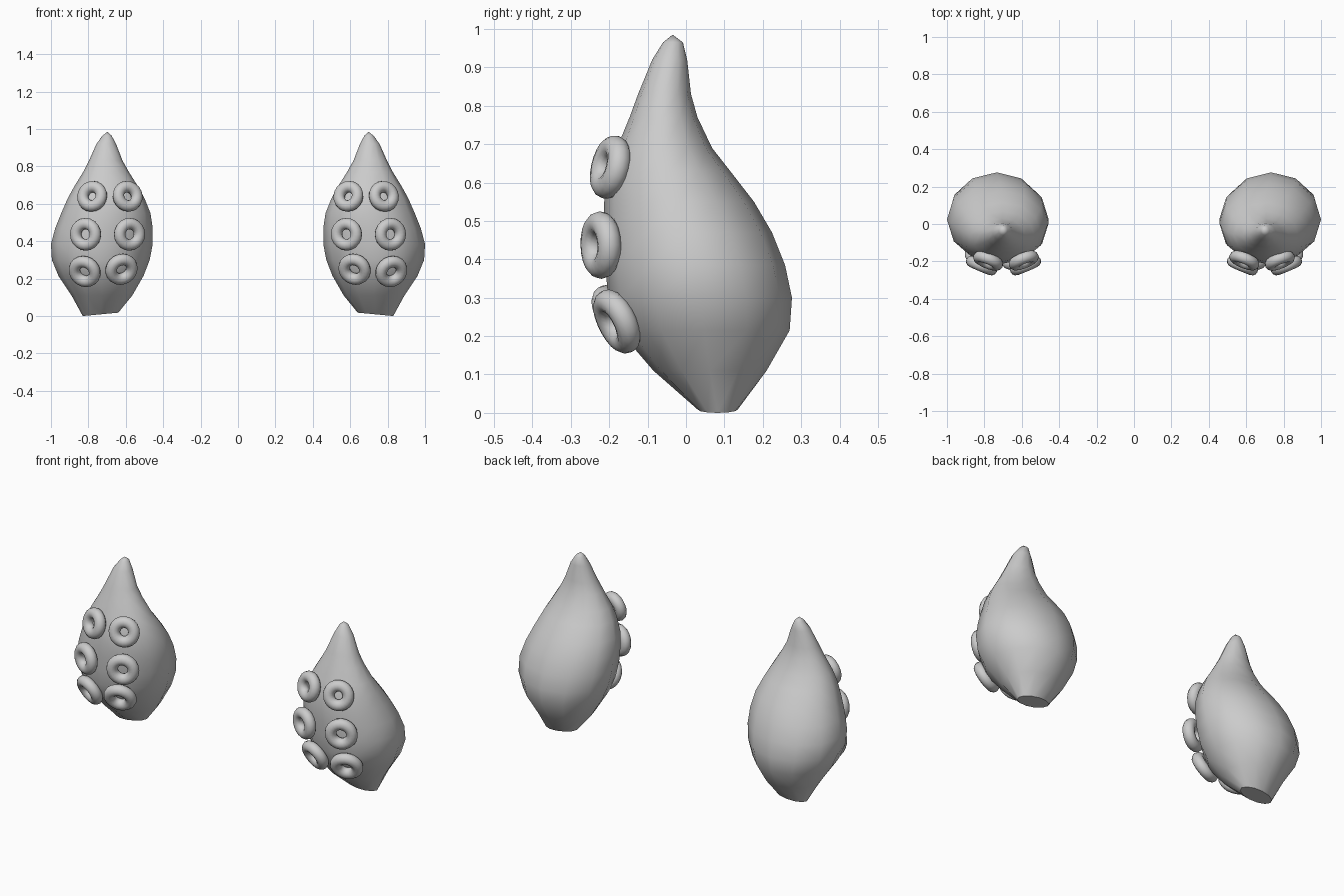
import bpy, bmesh, math
from mathutils import Vector

if "Cube" in bpy.data.objects:
    bpy.data.objects.remove(bpy.data.objects["Cube"])

SIDES = 12
# cross-sections of the right tentacle: z, x inner, x outer, y front, y back
SECTIONS = [
    (0.012, 0.64, 0.83, 0.03, 0.135),
    (0.11, 0.565, 0.89, -0.085, 0.21),
    (0.215, 0.505, 0.96, -0.175, 0.27),
    (0.30, 0.472, 0.995, -0.203, 0.276),
    (0.385, 0.456, 1.0, -0.21, 0.258),
    (0.47, 0.456, 0.977, -0.214, 0.224),
    (0.55, 0.468, 0.945, -0.213, 0.177),
    (0.63, 0.50, 0.91, -0.20, 0.115),
    (0.69, 0.533, 0.877, -0.18, 0.068),
    (0.77, 0.583, 0.828, -0.147, 0.03),
    (0.83, 0.617, 0.797, -0.125, 0.013),
    (0.92, 0.652, 0.757, -0.088, 0.003),
    (0.965, 0.676, 0.724, -0.06, -0.008),
]
TIP = (0.698, -0.035, 0.985)


def finish(name, bm):
    """Turn a bmesh into a smooth object mirrored across x = 0."""
    mesh = bpy.data.meshes.new(name)
    bm.to_mesh(mesh)
    bm.free()
    ob = bpy.data.objects.new(name, mesh)
    bpy.context.collection.objects.link(ob)
    for p in mesh.polygons:
        p.use_smooth = len(p.vertices) <= 4
    mod = ob.modifiers.new("Mirror", 'MIRROR')
    mod.use_mirror_merge = False
    return ob


def bridge(bm, a, b):
    n = len(a)
    for i in range(n):
        j = (i + 1) % n
        bm.faces.new((a[i], a[j], b[j], b[i]))


# Tentacle body: lofted sections with a closed tip and a slightly tilted flat base
bm = bmesh.new()
rings = []
for k, (z, x0, x1, y0, y1) in enumerate(SECTIONS):
    ring = []
    for i in range(SIDES):
        a = 2 * math.pi * i / SIDES
        dz = -0.009 * math.cos(a) if k == 0 else 0
        ring.append(bm.verts.new(((x0 + x1) / 2 + (x1 - x0) / 2 * math.cos(a),
                                  (y0 + y1) / 2 + (y1 - y0) / 2 * math.sin(a),
                                  z + dz)))
    rings.append(ring)
for a, b in zip(rings, rings[1:]):
    bridge(bm, a, b)
tip = bm.verts.new(TIP)
for i in range(SIDES):
    bm.faces.new((rings[-1][i], rings[-1][(i + 1) % SIDES], tip))
bm.faces.new(rings[0][::-1])
# drop the base so that it stands on the ground
low = min(v.co.z for v in bm.verts)
for v in rings[0]:
    v.co.z -= low
finish("tentacle_body", bm)

# Suckers: rings facing away from the body (centre, outward direction, major radius)
SUCKERS = [
    ((0.59, -0.195, 0.64), (-0.40, -1, 0.25), 0.053),
    ((0.78, -0.197, 0.64), (0.40, -1, 0.25), 0.053),
    ((0.58, -0.222, 0.437), (-0.42, -1, -0.03), 0.057),
    ((0.815, -0.222, 0.437), (0.42, -1, -0.03), 0.057),
    ((0.623, -0.185, 0.25), (-0.35, -1, -0.5), 0.058),
    ((0.82, -0.18, 0.238), (0.40, -1, -0.5), 0.058),
]
TUBE = 0.031
for n, (centre, direction, major) in enumerate(SUCKERS):
    bm = bmesh.new()
    rot = Vector(direction).to_track_quat('Z', 'Y')
    loops = []
    for i in range(20):
        a = 2 * math.pi * i / 20
        loop = []
        for j in range(12):
            b = 2 * math.pi * j / 12
            r = major + TUBE * math.cos(b)
            p = Vector((r * math.cos(a), r * math.sin(a), TUBE * math.sin(b)))
            loop.append(bm.verts.new(Vector(centre) + rot @ p))
        loops.append(loop)
    for i in range(20):
        bridge(bm, loops[i], loops[(i + 1) % 20])
    bmesh.ops.recalc_face_normals(bm, faces=bm.faces)
    finish(f"sucker_{n + 1}", bm)
